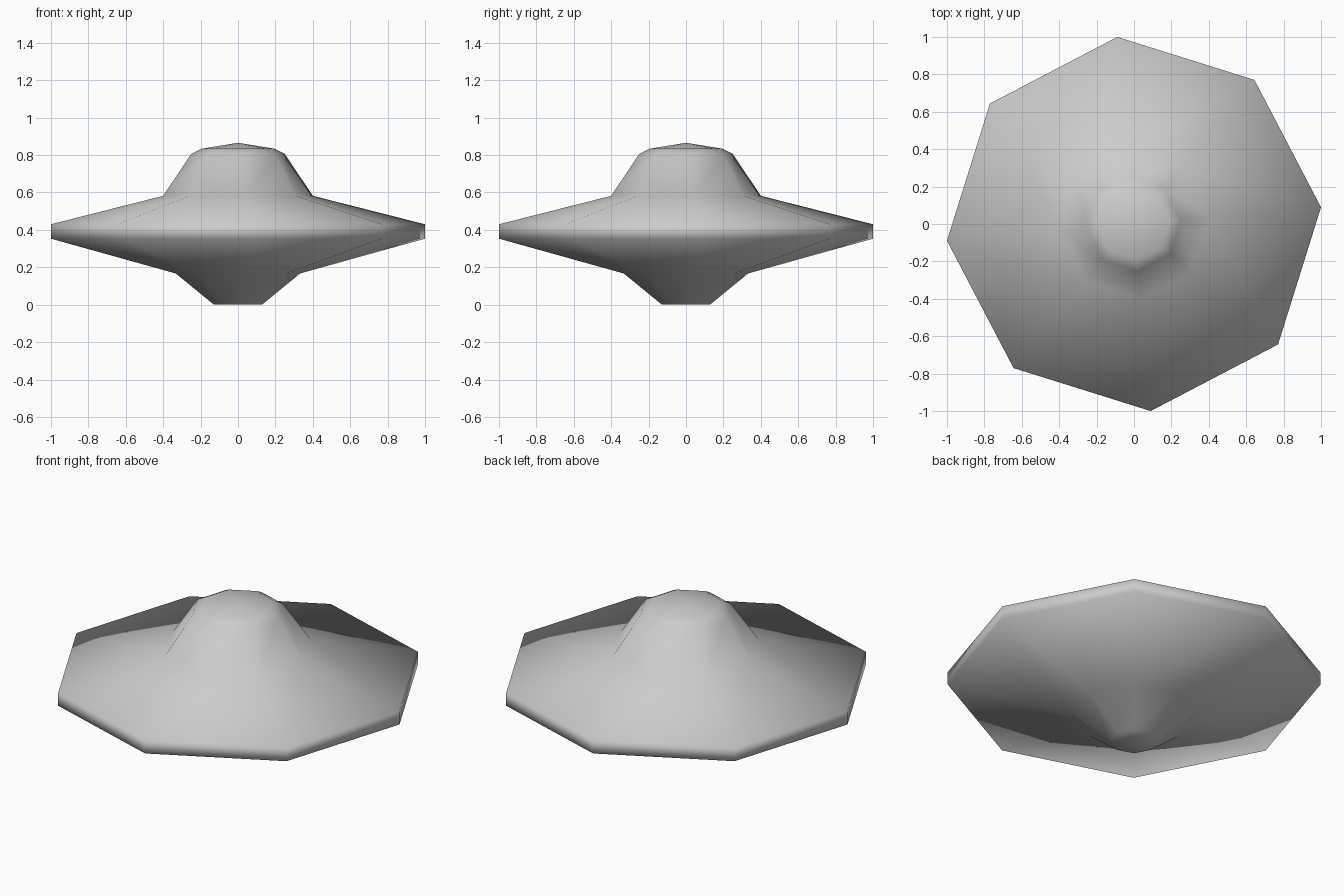
import bpy, bmesh, math

cube = bpy.data.objects.get("Cube")
if cube:
    bpy.data.objects.remove(cube, do_unlink=True)

SIDES = 8
TWIST = math.radians(5.1)

# Hull colour
grey = bpy.data.materials.new("hull_grey")
grey.use_nodes = True
colour = (0.6, 0.6, 0.6, 1)
grey.diffuse_color = colour
grey.node_tree.nodes["Principled BSDF"].inputs["Base Color"].default_value = colour

# Saucer outline (radius, height) from the underside to the cabin roof
profile = [(0.129, 0), (0.334, 0.167), (1.004, 0.353), (1.004, 0.43),
           (0.402, 0.582), (0.251, 0.806), (0.195, 0.834)]

bm = bmesh.new()
rings = []
for radius, height in profile:
    angles = [TWIST + math.tau * i / SIDES for i in range(SIDES)]
    rings.append([bm.verts.new((radius * math.cos(a), radius * math.sin(a), height))
                  for a in angles])

# Walls between neighbouring rings
for low, high in zip(rings, rings[1:]):
    for i in range(SIDES):
        j = (i + 1) % SIDES
        bm.faces.new((low[i], low[j], high[j], high[i]))

# Flat base and shallow pointed roof
base = bm.verts.new((0, 0, 0))
roof = bm.verts.new((0, 0, 0.866))
for i in range(SIDES):
    j = (i + 1) % SIDES
    bm.faces.new((rings[0][j], rings[0][i], base))
    bm.faces.new((rings[-1][i], rings[-1][j], roof))

# Soft shading across the whole hull, rim included
for face in bm.faces:
    face.smooth = True
mesh = bpy.data.meshes.new("saucer_hull")
bm.to_mesh(mesh)
bm.free()
mesh.materials.append(grey)
hull = bpy.data.objects.new("saucer_hull", mesh)
bpy.context.collection.objects.link(hull)
